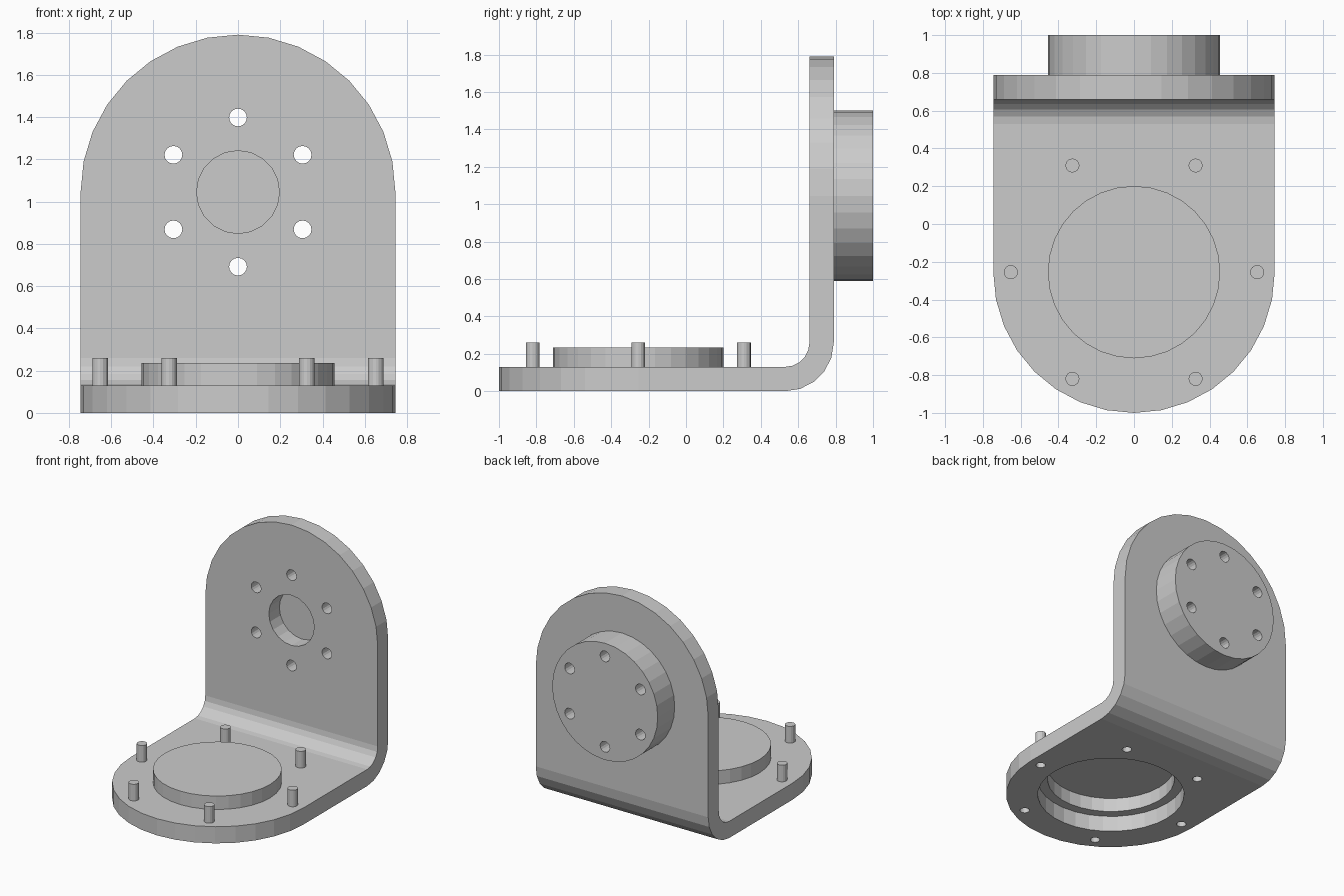
import bpy, bmesh, math
from mathutils import Matrix, Vector

if "Cube" in bpy.data.objects:
    bpy.data.objects.remove(bpy.data.objects["Cube"])

grey = bpy.data.materials.new("bare_metal_grey")
grey.use_nodes = True
grey.diffuse_color = (0.6, 0.6, 0.6, 1)
grey.node_tree.nodes["Principled BSDF"].inputs["Base Color"].default_value = (0.6, 0.6, 0.6, 1)

HALF, THICK, BEND = 0.745, 0.13, 0.26
BASE_Y, BACK_Z, BACK_Y = -0.255, 1.045, 0.79


def finish(bm, name):
    bmesh.ops.recalc_face_normals(bm, faces=bm.faces)
    mesh = bpy.data.meshes.new(name)
    bm.to_mesh(mesh)
    bm.free()
    mesh.materials.append(grey)
    ob = bpy.data.objects.new(name, mesh)
    bpy.context.collection.objects.link(ob)
    return ob


def add_cylinder(bm, r, lo, hi, x, other, upright, sides):
    """Cylinder from lo to hi along z (upright) or along y."""
    mid = (lo + hi) / 2
    if upright:
        m = Matrix.Translation((x, other, mid))
    else:
        m = Matrix.Translation((x, mid, other)) @ Matrix.Rotation(math.pi / 2, 4, 'X')
    bmesh.ops.create_cone(bm, cap_ends=True, segments=sides, radius1=r, radius2=r,
                          depth=hi - lo, matrix=m)


def cylinder(name, r, lo, hi, x, other, upright=True, sides=32):
    bm = bmesh.new()
    add_cylinder(bm, r, lo, hi, x, other, upright, sides)
    return finish(bm, name)


def ring(radius, centre, start=0.0):
    angles = [start + i * math.pi / 3 for i in range(6)]
    return [(radius * math.cos(a), centre + radius * math.sin(a)) for a in angles]


def cut(target, cutter):
    mod = target.modifiers.new("cut", 'BOOLEAN')
    mod.operation, mod.solver, mod.object = 'DIFFERENCE', 'EXACT', cutter
    bpy.context.view_layer.objects.active = target
    bpy.ops.object.modifier_apply(modifier=mod.name)
    bpy.data.objects.remove(cutter)


# Bent plate: sections of (outer point, inward normal, half width) from front tip to top tip
steps = [i * math.pi / 16 for i in range(9)]
sections = [((BASE_Y - HALF * math.cos(t), 0), (0, 1), HALF * math.sin(t)) for t in steps]
for i in range(6):
    a = i * math.pi / 10
    s, c = math.sin(a), math.cos(a)
    sections.append(((BACK_Y - BEND + BEND * s, BEND - BEND * c), (-s, c), HALF))
sections += [((BACK_Y, BACK_Z + HALF * math.cos(t)), (-1, 0), HALF * math.sin(t))
             for t in reversed(steps)]

bm = bmesh.new()
loops = []
for (y, z), (ny, nz), w in sections:
    yi, zi = y + ny * THICK, z + nz * THICK
    loops.append([bm.verts.new(p) for p in ((-w, y, z), (w, y, z), (w, yi, zi), (-w, yi, zi))])
for a, b in zip(loops, loops[1:]):
    for i in range(4):
        j = (i + 1) % 4
        bm.faces.new((a[i], a[j], b[j], b[i]))
bmesh.ops.remove_doubles(bm, verts=bm.verts, dist=0.0005)
plate = finish(bm, "bent_plate")

# Base recess, raised hollow disc and hollow pins
LEDGE, DISC_R = 0.122, 0.456
cut(plate, cylinder("recess", 0.52, -0.1, LEDGE, 0, BASE_Y))
cut(plate, cylinder("disc_opening", DISC_R - 0.006, 0.05, 0.3, 0, BASE_Y))
disc = cylinder("base_disc", DISC_R, 0.125, 0.235, 0, BASE_Y)
cut(disc, cylinder("disc_hollow", DISC_R - 0.006, 0, 0.229, 0, BASE_Y))

pins = ring(0.652, BASE_Y)
bm = bmesh.new()
for x, y in pins:
    add_cylinder(bm, 0.034, -0.1, 0.254, x, y, True, 16)
cut(plate, finish(bm, "pin_holes"))
for n, (x, y) in enumerate(pins):
    pin = cylinder(f"pin_{n + 1}", 0.037, 0.125, 0.26, x, y, sides=16)
    cut(pin, cylinder("pin_hollow", 0.034, 0, 0.254, x, y, sides=16))

# Rear hub with six through holes and a blind centre hole in the plate
hub = cylinder("rear_hub", DISC_R, BACK_Y, 1.0, 0, BACK_Z, upright=False)
cut(plate, cylinder("centre_hole", 0.196, 0.5, 0.9, 0, BACK_Z, upright=False, sides=20))
for target in (plate, hub):
    bm = bmesh.new()
    for x, z in ring(0.353, BACK_Z, math.pi / 6):
        add_cylinder(bm, 0.042, 0.5, 1.2, x, z, False, 16)
    cut(target, finish(bm, "bolt_holes"))
